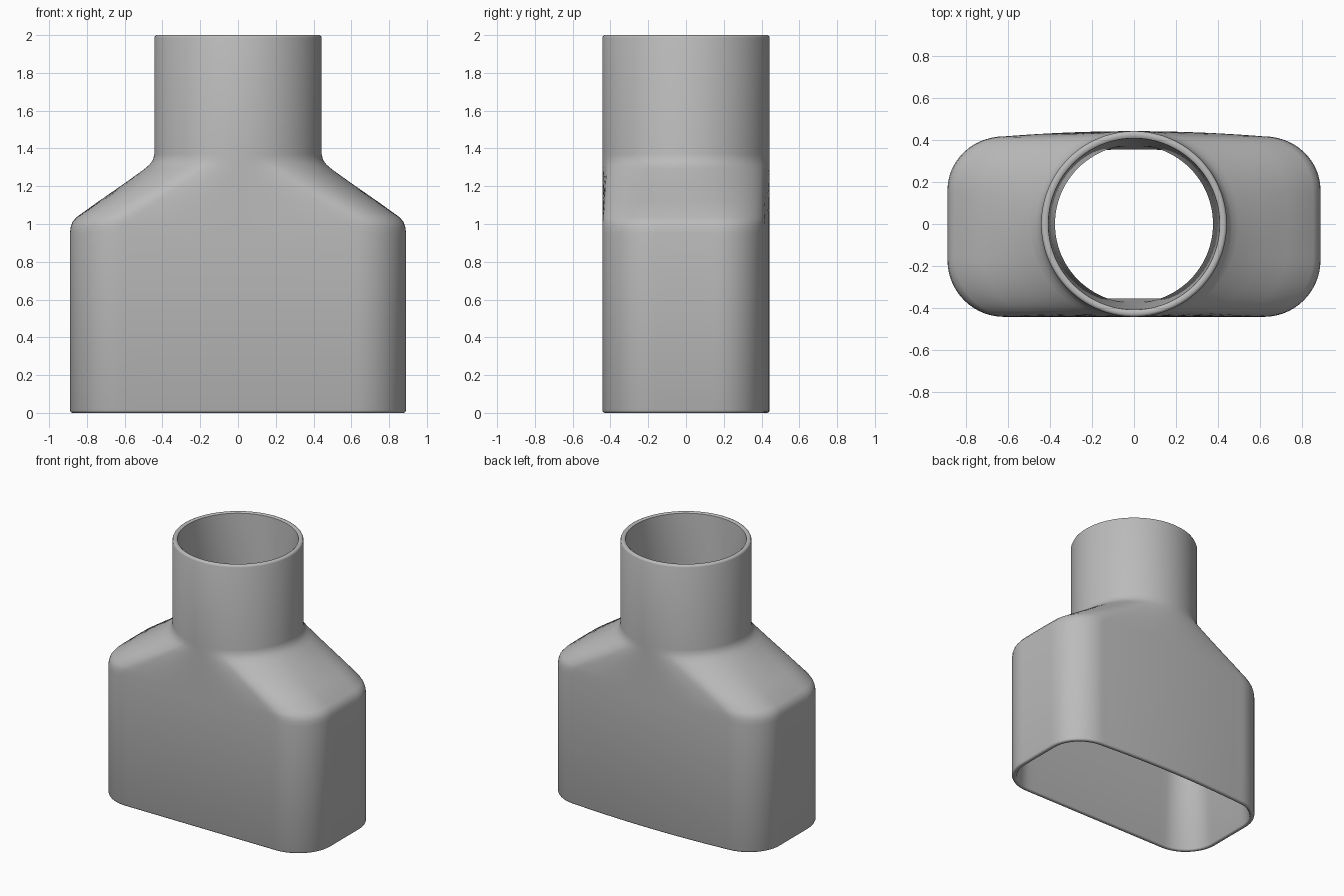
import bpy
import bmesh
from math import sin, cos, pi, radians

if "Cube" in bpy.data.objects:
    bpy.data.objects.remove(bpy.data.objects["Cube"], do_unlink=True)

HALF_X, HALF_Y, CORNER, NECK_R = 0.89, 0.443, 0.27, 0.443
CORNER_STEPS, LONG_STEPS, SHORT_STEPS = 14, 12, 10


def quarter():
    """Sample one quadrant as (x, y, neck angle), inset later along the normal."""
    a, b = radians(20), radians(70)
    for i in range(SHORT_STEPS):
        f = i / SHORT_STEPS
        yield 1, f, 0, f * a
    for i in range(CORNER_STEPS):
        f = i / CORNER_STEPS
        yield 1, 1, f * pi / 2, a + f * (b - a)
    for i in range(LONG_STEPS):
        f = i / LONG_STEPS
        yield 1 - f, 1, pi / 2, b + f * (pi / 2 - b)


def section(z, blend, inset):
    """Blend from a rounded rectangle (0) to a circle (1)."""
    r = CORNER - inset
    cx, cy = HALF_X - CORNER, HALF_Y - CORNER
    first = []
    for fx, fy, normal, angle in quarter():
        rect_x = cx * fx + r * cos(normal)
        rect_y = cy * fy + r * sin(normal)
        neck = NECK_R - inset
        first.append((rect_x, rect_y, neck * cos(angle), neck * sin(angle)))
    top = (0, HALF_Y - inset, 0, NECK_R - inset)
    half = first + [top] + [(-a, b, -c, d) for a, b, c, d in reversed(first)]
    ring = half + [(a, -b, c, -d) for a, b, c, d in reversed(half[1:-1])]
    points = []
    for rx, ry, nx, ny in ring:
        if ry > 0:  # the back wall is gently bowed
            ry -= 0.025 * min(1, abs(rx) / 0.62) ** 2 * ry / HALF_Y
        points.append((rx + (nx - rx) * blend, ry + (ny - ry) * blend, z))
    return points


# Height, shape blend and inset, up the outside and down the tapered inside
stations = [
    (0, 0, 0.012), (0.004, 0, 0.004), (0.014, 0, 0), (0.95, 0, 0),
    (0.985, 0.01, 0), (1.01, 0.03, 0), (1.035, 0.075, 0),
    (1.12, 0.34, 0), (1.21, 0.63, 0), (1.29, 0.88, 0),
    (1.315, 0.945, 0), (1.34, 0.985, 0), (1.37, 1, 0),
    (1.986, 1, 0), (1.996, 1, 0.004), (2, 1, 0.012),
    (2, 1, 0.026), (1.994, 1, 0.034), (1.36, 1, 0.066),
    (1.3, 0.95, 0.07), (1.15, 0.48, 0.08), (1.0, 0.04, 0.088), (0.95, 0, 0.088),
    (0.008, 0, 0.036), (0, 0, 0.028),
]

# Hollow adapter body
bm = bmesh.new()
rings = [[bm.verts.new(p) for p in section(*s)] for s in stations]
count = len(rings[0])
for k, lower in enumerate(rings):
    upper = rings[(k + 1) % len(rings)]
    for i in range(count):
        j = (i + 1) % count
        bm.faces.new((lower[i], lower[j], upper[j], upper[i]))
bmesh.ops.recalc_face_normals(bm, faces=bm.faces)
mesh = bpy.data.meshes.new("adapter_body")
bm.to_mesh(mesh)
bm.free()
body = bpy.data.objects.new("adapter_body", mesh)
bpy.context.collection.objects.link(body)

# Plain grey plastic
grey = bpy.data.materials.new("grey_plastic")
grey.use_nodes = True
colour = (0.5, 0.5, 0.5, 1)
grey.diffuse_color = colour
grey.node_tree.nodes["Principled BSDF"].inputs["Base Color"].default_value = colour
mesh.materials.append(grey)

bpy.ops.object.select_all(action="DESELECT")
body.select_set(True)
bpy.context.view_layer.objects.active = body
bpy.ops.object.shade_smooth_by_angle(angle=radians(50))
